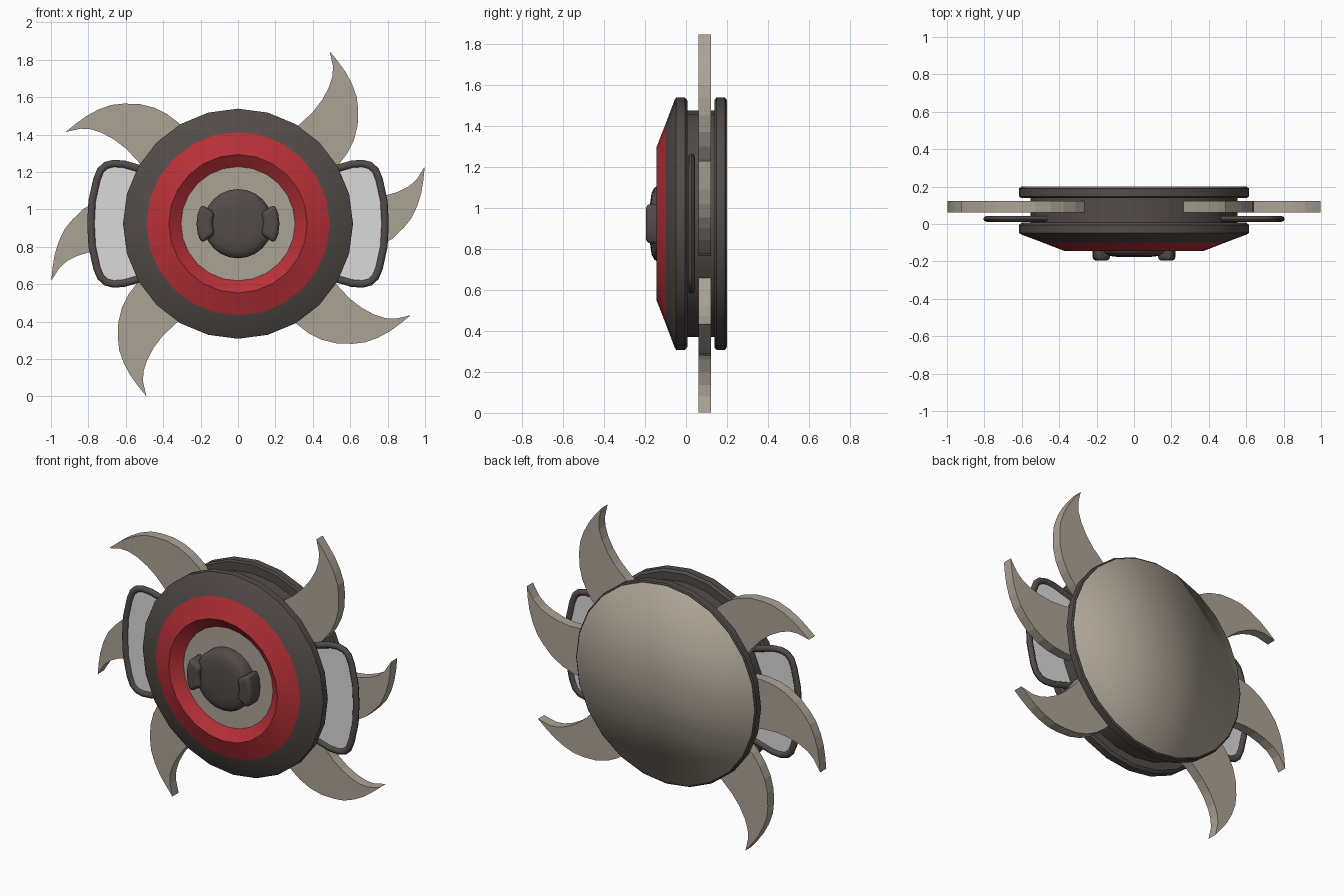
import bpy, bmesh, math
from mathutils import Vector

if "Cube" in bpy.data.objects:
    bpy.data.objects.remove(bpy.data.objects["Cube"])

CZ = 0.923          # height of the wheel axis
SIDES = 24


def material(name, col):
    m = bpy.data.materials.new(name)
    m.diffuse_color = (*col, 1)
    m.use_nodes = True
    m.node_tree.nodes["Principled BSDF"].inputs["Base Color"].default_value = m.diffuse_color
    return m


DARK = material("dark_brown", (0.085, 0.072, 0.066))
RED = material("red", (0.48, 0.03, 0.04))
BEIGE = material("beige", (0.41, 0.365, 0.30))
PALE = material("pale_grey", (0.70, 0.70, 0.70))


def finish(name, bm, mats, angle=30):
    bmesh.ops.recalc_face_normals(bm, faces=bm.faces)
    me = bpy.data.meshes.new(name)
    bm.to_mesh(me)
    bm.free()
    for m in mats:
        me.materials.append(m)
    ob = bpy.data.objects.new(name, me)
    bpy.context.collection.objects.link(ob)
    bpy.ops.object.select_all(action='DESELECT')
    ob.select_set(True)
    bpy.context.view_layer.objects.active = ob
    if angle:
        bpy.ops.object.shade_smooth_by_angle(angle=math.radians(angle))
    return ob


def lathe(name, profile, mats, seg_mats=None, angle=30):
    """Spin (radius, y) points around the wheel axis."""
    bm = bmesh.new()
    rings = []
    for r, y in profile:
        if r == 0:
            rings.append([bm.verts.new((0, y, CZ))] * SIDES)
        else:
            rings.append([bm.verts.new((r * math.cos(a), y, CZ + r * math.sin(a)))
                          for a in (2 * math.pi * i / SIDES for i in range(SIDES))])
    for s in range(len(rings) - 1):
        for i in range(SIDES):
            j = (i + 1) % SIDES
            quad = [rings[s][i], rings[s][j], rings[s + 1][j], rings[s + 1][i]]
            f = bm.faces.new(list(dict.fromkeys(quad)))
            f.material_index = seg_mats[s] if seg_mats else 0
    return finish(name, bm, mats, angle)


def plate(name, outline, y0, y1, mat, angle=30):
    """Extrude an (x, z) outline from y0 to y1."""
    bm = bmesh.new()
    f = bm.faces.new([bm.verts.new((x, y0, z)) for x, z in outline])
    ext = bmesh.ops.extrude_face_region(bm, geom=[f])
    for v in ext["geom"]:
        if isinstance(v, bmesh.types.BMVert):
            v.co.y = y1
    return finish(name, bm, [mat], angle)


# front shell: dark rim, red cone and recess, beige inner disc
lathe("front_shell",
      [(0, 0.007), (0.60, 0.007), (0.615, -0.005), (0.615, -0.048), (0.605, -0.055),
       (0.49, -0.0985), (0.37, -0.145), (0.305, -0.095), (0, -0.095)],
      [DARK, RED, BEIGE], [0, 0, 0, 0, 0, 1, 1, 2], 25)

# hub between the discs
lathe("hub", [(0, 0.0), (0.553, 0.0), (0.553, 0.15), (0, 0.15)], [DARK])

# back ring and smooth back plate
lathe("back_ring", [(0, 0.14), (0.605, 0.14), (0.615, 0.148), (0.615, 0.19),
                    (0.608, 0.196), (0, 0.196)], [DARK])
lathe("back_plate", [(0, 0.19), (0.605, 0.19), (0.605, 0.2), (0, 0.2)], [BEIGE], None, 180)

# centre knob
lathe("centre_knob", [(0, -0.08), (0.185, -0.08), (0.185, -0.14), (0.175, -0.155),
                      (0.15, -0.168), (0.10, -0.175), (0, -0.177)], [DARK], None, 50)

# clips gripping the knob on both sides
for side, base in (("right", 0), ("left", math.pi)):
    pts = [(0.135, a) for a in (-25, -12, 0, 12, 25)] + \
          [(0.222, a) for a in (28, 14, 0, -14, -28)]
    ob = plate(side + "_clip",
               [(r * math.cos(base + math.radians(a)), CZ + r * math.sin(base + math.radians(a)))
                for r, a in pts], -0.196, -0.085, DARK)
    bev = ob.modifiers.new("round", 'BEVEL')
    bev.width = 0.022
    bev.segments = 3
    bev.angle_limit = math.radians(40)

# curved blades, eight positions with top and bottom ones left out
blade = [(0.49, 1.845), (0.535, 1.79), (0.575, 1.735), (0.61, 1.67), (0.635, 1.60),
         (0.642, 1.535), (0.64, 1.45), (0.62, 1.37), (0.585, 1.30), (0.535, 1.235),
         (0.43, 1.14), (0.20, 1.36), (0.33, 1.455), (0.40, 1.52), (0.45, 1.585),
         (0.485, 1.65), (0.505, 1.71), (0.508, 1.765)]
for n, deg in enumerate((0, -45, -90, 180, 135, 90)):
    c, s = math.cos(math.radians(deg)), math.sin(math.radians(deg))
    plate(f"blade_{n + 1}", [(x * c - (z - CZ) * s, CZ + x * s + (z - CZ) * c)
                             for x, z in blade], 0.062, 0.122, BEIGE, 5)

# side handles: bent tube with a pale panel inside
half = [(0.46, 0.275), (0.54, 0.298), (0.61, 0.318), (0.665, 0.322), (0.705, 0.312),
        (0.735, 0.285), (0.755, 0.235), (0.78, 0.12), (0.786, 0.0)]
path = half + [(x, -z) for x, z in reversed(half[:-1])]
for side, sx in (("right", 1), ("left", -1)):
    pts = [Vector((x * sx, 0.027, CZ + z)) for x, z in path]
    bm = bmesh.new()
    rings = []
    for i, p in enumerate(pts):
        t = (pts[min(i + 1, len(pts) - 1)] - pts[max(i - 1, 0)]).normalized()
        nrm = t.cross(Vector((0, 1, 0)))
        rings.append([bm.verts.new(p + nrm * 0.02 * math.cos(a) + Vector((0, 0.016 * math.sin(a), 0)))
                      for a in (math.pi / 4 * k for k in range(8))])
    for a, b in zip(rings, rings[1:]):
        for k in range(8):
            bm.faces.new([a[k], a[(k + 1) % 8], b[(k + 1) % 8], b[k]])
    bm.faces.new(rings[0])
    bm.faces.new(rings[-1])
    finish(side + "_handle", bm, [DARK], 50)
    plate(side + "_handle_panel", [(x * sx, CZ + z) for x, z in path], 0.025, 0.029, PALE)
